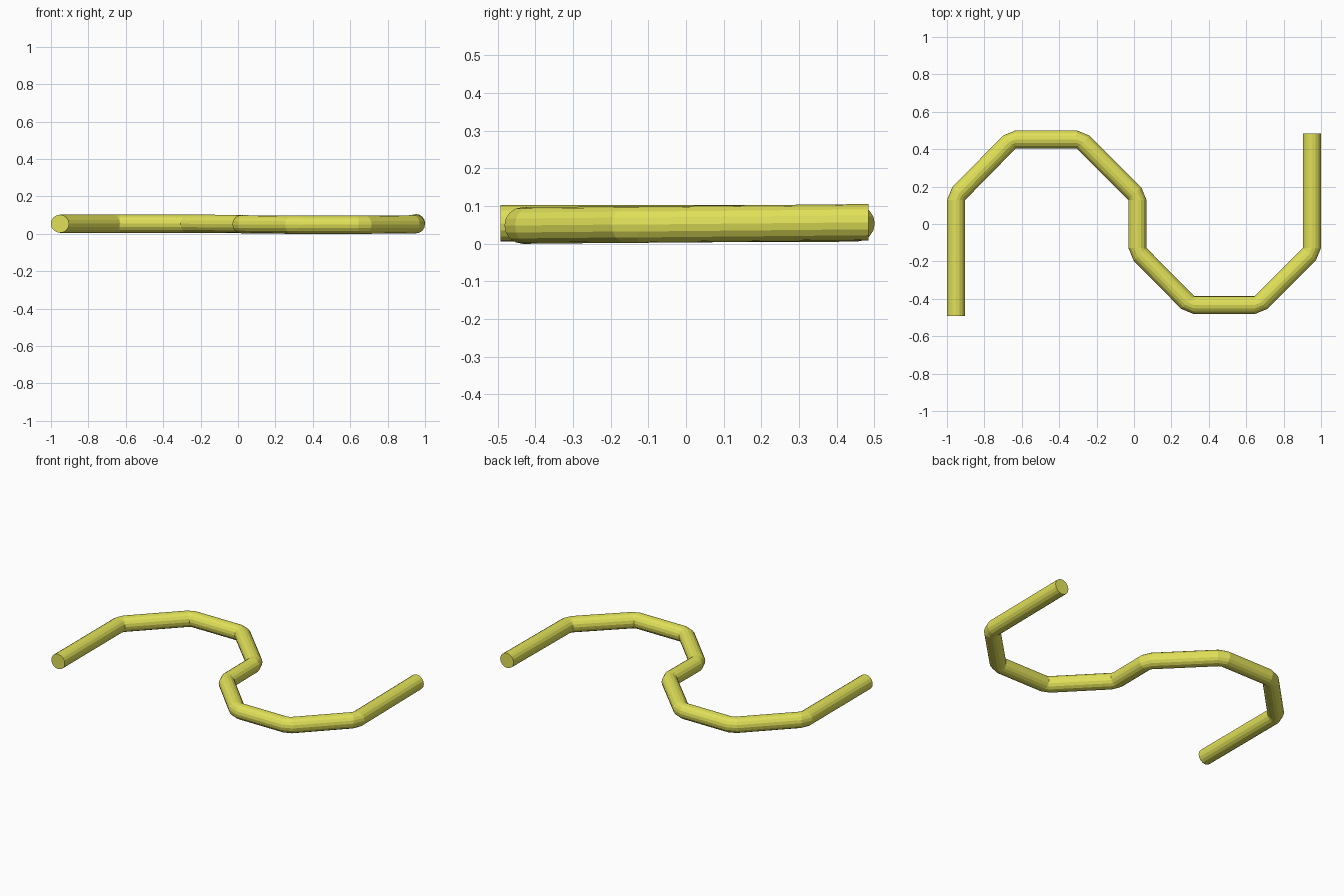
import bpy, bmesh
from math import radians, cos, sin, pi
from mathutils import Vector

if "Cube" in bpy.data.objects:
    bpy.data.objects.remove(bpy.data.objects["Cube"])

R, SIDES = 0.0485, 16

# Inner corner of every bend: x, y, centre height, turn (-1 right, 1 left)
bends = [(-0.903, 0.128, 0.054, -1), (-0.632, 0.404, 0.054, -1),
         (-0.307, 0.404, 0.054, -1), (-0.030, 0.128, 0.053, -1),
         (0.067, -0.128, 0.051, 1), (0.321, -0.385, 0.0485, 1),
         (0.645, -0.385, 0.0485, 1), (0.903, -0.128, 0.051, 1)]


def ring(bm, centre, heading):
    """Circle of vertices square to the heading direction."""
    side = Vector((-sin(heading), cos(heading), 0))
    up = Vector((0, 0, 1))
    return [bm.verts.new(centre + R * (side * cos(a) + up * sin(a)))
            for a in (2 * pi * i / SIDES for i in range(SIDES))]


bm = bmesh.new()
heading = radians(90)
rings = [ring(bm, Vector((-0.9515, -0.493, 0.054)), heading)]

# Two rings per bend, both hinged on the inner corner
for x, y, z, turn in bends:
    for step in (0, turn * radians(45)):
        heading += step
        out = Vector((-sin(heading), cos(heading), 0)) * -turn
        rings.append(ring(bm, Vector((x, y, z)) + out * R, heading))
rings.append(ring(bm, Vector((0.9515, 0.484, 0.057)), heading))

# Tube walls and end caps
for a, b in zip(rings, rings[1:]):
    for i in range(SIDES):
        j = (i + 1) % SIDES
        bm.faces.new((a[i], a[j], b[j], b[i]))
bm.faces.new(rings[0])
bm.faces.new(rings[-1])
bmesh.ops.remove_doubles(bm, verts=bm.verts, dist=0.0005)
bmesh.ops.recalc_face_normals(bm, faces=bm.faces)

mesh = bpy.data.meshes.new("bent_tube")
bm.to_mesh(mesh)
bm.free()
tube = bpy.data.objects.new("bent_tube", mesh)
bpy.context.collection.objects.link(tube)

mat = bpy.data.materials.new("yellow")
mat.diffuse_color = (0.75, 0.75, 0.1, 1)
mat.use_nodes = True
mat.node_tree.nodes["Principled BSDF"].inputs["Base Color"].default_value = mat.diffuse_color
mesh.materials.append(mat)
